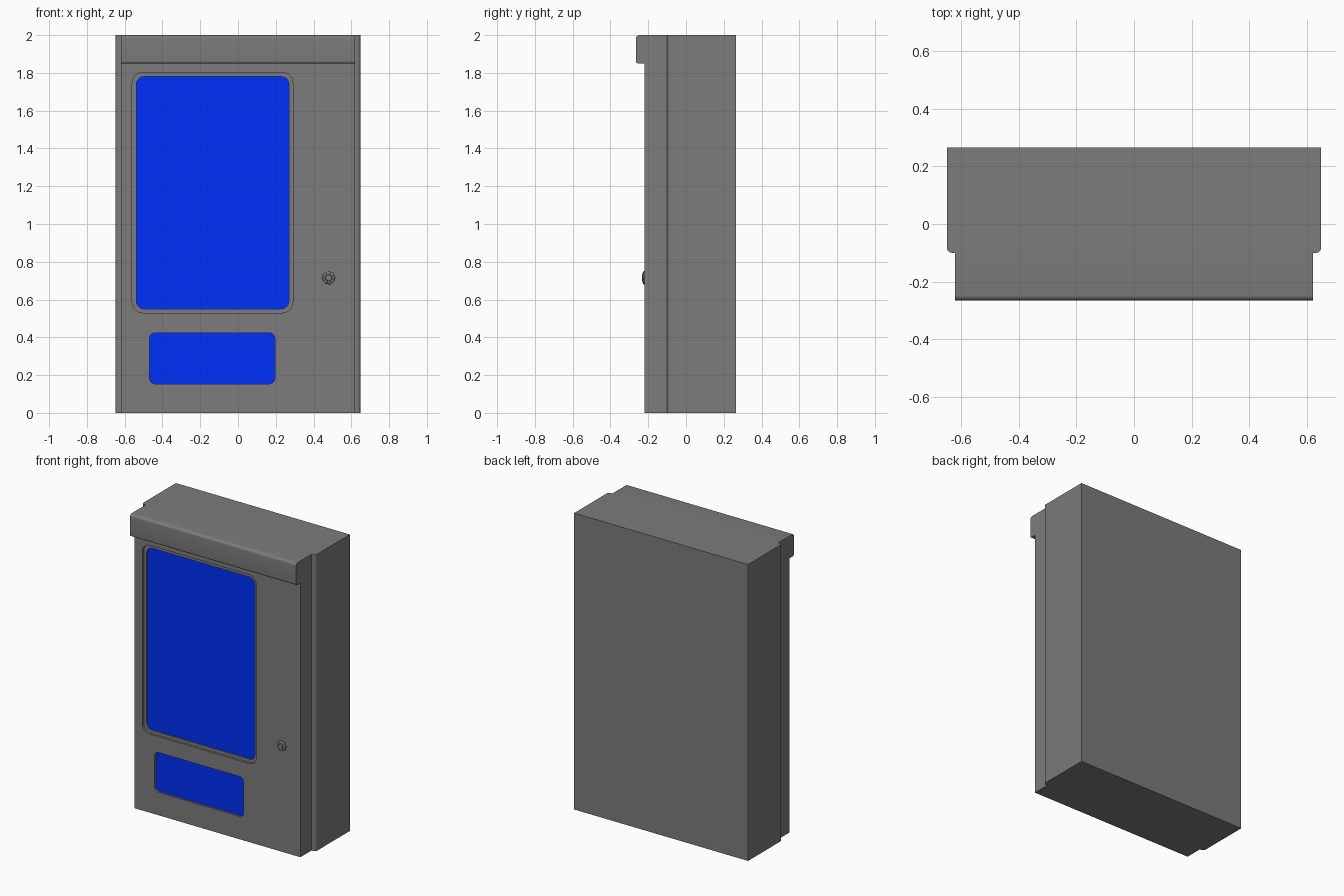
import bpy, bmesh, math
from mathutils import Vector

if "Cube" in bpy.data.objects:
    bpy.data.objects.remove(bpy.data.objects["Cube"])

AXES = {
    'X': lambda a, b, c: (c, a, b),
    'Y': lambda a, b, c: (a, c, b),
    'Z': lambda a, b, c: (a, b, c),
}


def material(name, rgb):
    mat = bpy.data.materials.new(name)
    mat.diffuse_color = (*rgb, 1)
    mat.use_nodes = True
    mat.node_tree.nodes["Principled BSDF"].inputs["Base Color"].default_value = mat.diffuse_color
    return mat


blue = material("blue_panel", (0.0, 0.03, 0.95))
dark = material("dark_grey_metal", (0.2, 0.2, 0.2))


def rounded(corners, seg=6):
    """Outline from (u, v, radius) right-angled corners."""
    out, n = [], len(corners)
    for i, (u, v, r) in enumerate(corners):
        p = Vector((u, v))
        if r == 0:
            out.append(p)
            continue
        d1 = (Vector(corners[i - 1][:2]) - p).normalized()
        d2 = (Vector(corners[(i + 1) % n][:2]) - p).normalized()
        for k in range(seg + 1):
            t = math.pi / 2 * k / seg
            out.append(p + r * (d1 + d2 - d2 * math.cos(t) - d1 * math.sin(t)))
    return out


def rect(u0, u1, v0, v1, r):
    return rounded([(u0, v0, r), (u1, v0, r), (u1, v1, r), (u0, v1, r)])


def prism(name, outline, axis, c0, c1, mat=dark):
    """Extrude an outline along an axis."""
    bm = bmesh.new()
    rings = [[bm.verts.new(AXES[axis](u, v, c)) for u, v in outline] for c in (c0, c1)]
    n = len(outline)
    for ring in rings:
        bm.faces.new(ring)
    for i in range(n):
        j = (i + 1) % n
        bm.faces.new((rings[0][i], rings[0][j], rings[1][j], rings[1][i]))
    return finish(name, bm, mat)


def finish(name, bm, mat=dark):
    bmesh.ops.recalc_face_normals(bm, faces=bm.faces[:])
    me = bpy.data.meshes.new(name)
    bm.to_mesh(me)
    bm.free()
    ob = bpy.data.objects.new(name, me)
    bpy.context.collection.objects.link(ob)
    me.materials.append(mat)
    smooth(ob)
    return ob


def select(ob):
    bpy.ops.object.select_all(action='DESELECT')
    bpy.context.view_layer.objects.active = ob
    ob.select_set(True)


def smooth(ob):
    select(ob)
    bpy.ops.object.shade_smooth_by_angle(angle=math.radians(30))


def cut(target, cutter):
    """Carve a recess, then discard the cutter."""
    mod = target.modifiers.new("recess", 'BOOLEAN')
    mod.operation, mod.solver, mod.object = 'DIFFERENCE', 'EXACT', cutter
    select(target)
    bpy.ops.object.modifier_apply(modifier=mod.name)
    bpy.data.objects.remove(cutter)
    smooth(target)


# Cabinet with rounded front edges
prism("cabinet", rounded([(-0.649, 0.265, 0), (-0.649, -0.1, 0.018),
                          (0.649, -0.1, 0.018), (0.649, 0.265, 0)]), 'Z', 0, 2)

# Door panel
door = prism("door", rect(-0.62, 0.62, 0, 1.855, 0), 'Y', -0.22, -0.095)

# Display window: stepped recess with glass set into it
cut(door, prism("cutter", rect(-0.56, 0.29, 0.53, 1.803, 0.055), 'Y', -0.3, -0.205))
window = rect(-0.538, 0.269, 0.551, 1.78, 0.04)
cut(door, prism("cutter", window, 'Y', -0.3, -0.195))
prism("display_window", window, 'Y', -0.197, -0.19, blue)

# Delivery flap in its own recess
flap = rect(-0.469, 0.195, 0.154, 0.423, 0.03)
cut(door, prism("cutter", flap, 'Y', -0.3, -0.205))
prism("delivery_flap", flap, 'Y', -0.207, -0.2, blue)

# Overhanging header with rounded front edges
prism("header", rounded([(-0.095, 1.85, 0), (-0.095, 2, 0),
                         (-0.265, 2, 0.018), (-0.265, 1.85, 0.012)]), 'X', -0.62, 0.62)

# Lock: notched tapered collar around a round boss
bm = bmesh.new()
N = 32
rings = []
for y, r, notch in ((-0.215, 0.036, 0.003), (-0.226, 0.034, 0.003), (-0.231, 0.025, 0),
                    (-0.231, 0.019, 0), (-0.227, 0.018, 0), (-0.233, 0.016, 0)):
    radii = [r - notch * (i // 2 % 2) for i in range(N)]
    rings.append([bm.verts.new((0.48 + q * math.cos(2 * math.pi * i / N), y,
                                0.715 + q * math.sin(2 * math.pi * i / N)))
                  for i, q in enumerate(radii)])
for a, b in zip(rings, rings[1:]):
    for i in range(N):
        j = (i + 1) % N
        bm.faces.new((a[i], a[j], b[j], b[i]))
bm.faces.new(rings[0])
bm.faces.new(rings[-1])
finish("lock", bm)
